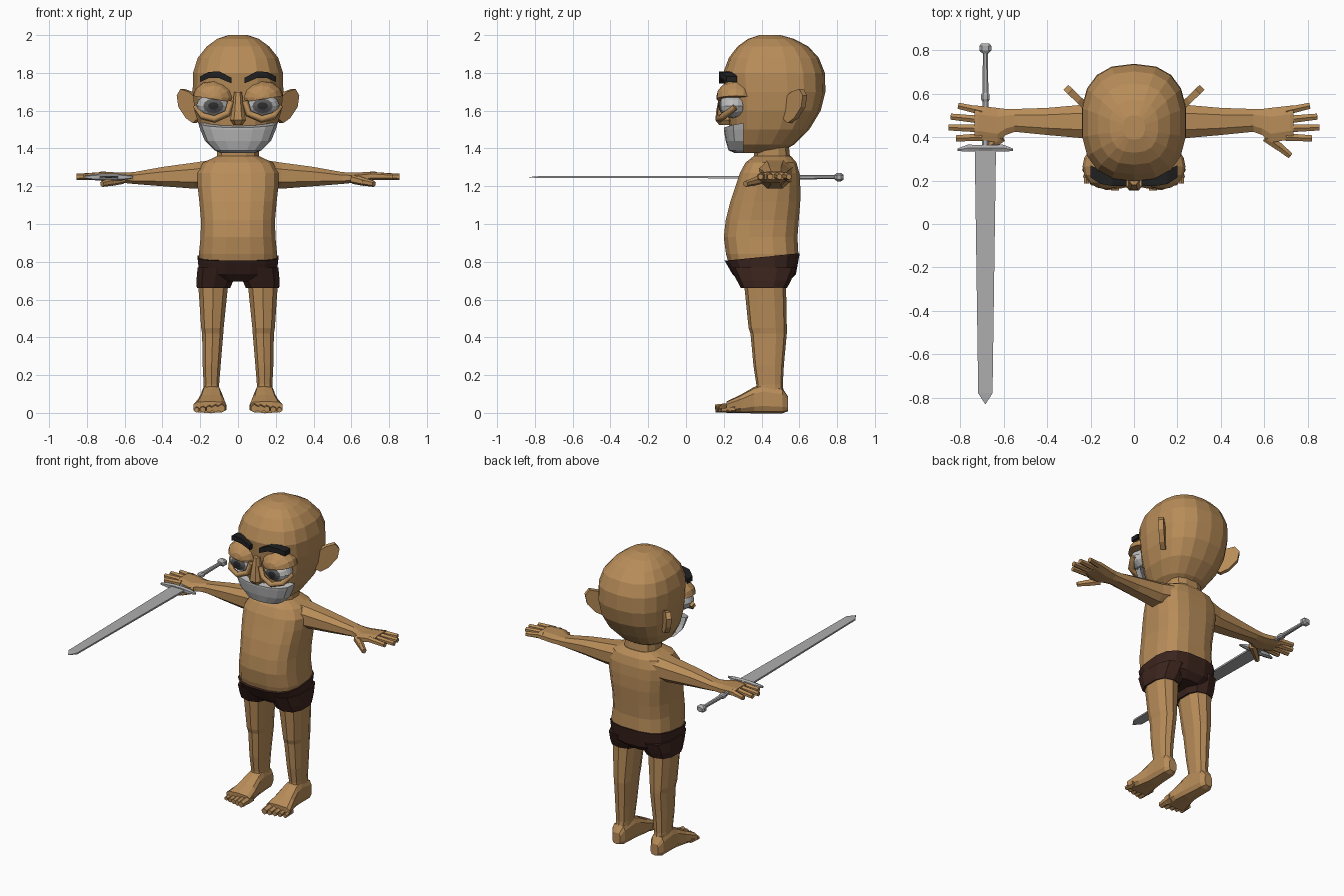
import bpy, bmesh
from math import sin, cos, pi, copysign
from mathutils import Vector, Matrix

cube = bpy.data.objects.get("Cube")
if cube:
    bpy.data.objects.remove(cube)


def material(name, r, g, b):
    m = bpy.data.materials.new(name)
    m.use_nodes = True
    m.diffuse_color = (r, g, b, 1)
    m.node_tree.nodes["Principled BSDF"].inputs["Base Color"].default_value = (r, g, b, 1)
    return m


SKIN = material("skin", 0.48, 0.265, 0.1)
SHORTS = material("shorts_brown", 0.045, 0.018, 0.013)
BEARD = material("beard_grey", 0.5, 0.5, 0.5)
STEEL = material("steel_grey", 0.42, 0.42, 0.43)
BROW = material("brow_black", 0.015, 0.015, 0.016)
IRIS = material("iris_grey", 0.1, 0.1, 0.1)
PUPIL = material("pupil_dark", 0.025, 0.025, 0.025)


def finish(name, bm, mats, mirror=False):
    bmesh.ops.recalc_face_normals(bm, faces=bm.faces)
    me = bpy.data.meshes.new(name)
    bm.to_mesh(me)
    bm.free()
    for m in mats:
        me.materials.append(m)
    ob = bpy.data.objects.new(name, me)
    bpy.context.scene.collection.objects.link(ob)
    if mirror:
        ob.modifiers.new("Mirror", 'MIRROR').use_mirror_merge = False
    return ob


def loft(name, axis, rings, mat, n=12, p=0.75, mirror=False):
    """Skin rounded-box rings (position, min, max, min, max) along an axis."""
    bm = bmesh.new()
    k = "xyz".index(axis)
    others = [i for i in range(3) if i != k]
    angles = [(i + 0.5) * 2 * pi / n for i in range(n)]
    soft = lambda v: copysign(abs(v) ** p, v)
    top = max(soft(cos(a)) for a in angles)
    loops = []
    for pos, a0, a1, b0, b1 in rings:
        loop = []
        for a in angles:
            co = [0, 0, 0]
            co[k] = pos
            co[others[0]] = (a0 + a1) / 2 + (a1 - a0) / 2 * soft(cos(a)) / top
            co[others[1]] = (b0 + b1) / 2 + (b1 - b0) / 2 * soft(sin(a)) / top
            loop.append(bm.verts.new(co))
        loops.append(loop)
    for lo, hi in zip(loops, loops[1:]):
        for i in range(n):
            j = (i + 1) % n
            bm.faces.new((lo[i], lo[j], hi[j], hi[i]))
    bm.faces.new(loops[0])
    bm.faces.new(loops[-1])
    return finish(name, bm, [mat], mirror)


def digits(name, segments, mat, n=6):
    """Tapered fingers or toes, each (start, end, start radius, end radius)."""
    bm = bmesh.new()
    for a, b, ra, rb in segments:
        a, b = Vector(a), Vector(b)
        turn = (b - a).to_track_quat('Z', 'Y').to_matrix().to_4x4()
        bmesh.ops.create_cone(bm, cap_ends=True, segments=n, radius1=ra, radius2=rb,
                              depth=(b - a).length,
                              matrix=Matrix.Translation((a + b) / 2) @ turn)
    return finish(name, bm, [mat], True)


def ball(center, radii, u, v):
    """Ellipsoid with its pole facing the front."""
    bm = bmesh.new()
    bmesh.ops.create_uvsphere(bm, u_segments=u, v_segments=v, radius=1,
                              matrix=Matrix.Rotation(pi / 2, 4, 'X'))
    bmesh.ops.scale(bm, vec=radii, verts=bm.verts)
    bmesh.ops.translate(bm, vec=center, verts=bm.verts)
    return bm


# Head and neck
loft("head", 'z', [
    (1.375, -.09, .09, .28, .49), (1.42, -.15, .15, .25, .57),
    (1.50, -.2, .2, .235, .65), (1.60, -.23, .23, .22, .71),
    (1.70, -.24, .24, .21, .735), (1.80, -.238, .238, .20, .732),
    (1.88, -.213, .213, .23, .70), (1.94, -.165, .165, .275, .645),
    (1.98, -.11, .11, .33, .57), (2.0, -.05, .05, .39, .50)], SKIN, 18, 0.8)
loft("neck", 'z', [(1.30, -.13, .13, .34, .57), (1.36, -.11, .11, .36, .55),
                   (1.46, -.11, .11, .36, .54)], SKIN, 12)

# Beard wrapped round the lower face
bm = bmesh.new()
rows = []
for z, w, front, back in [(1.375, .09, .26, .31), (1.39, .125, .225, .305), (1.44, .175, .21, .305),
                          (1.50, .2, .2, .305), (1.535, .21, .2, .305)]:
    row = []
    for i in range(9):
        t = (i - 4) * pi / 8
        dip = 0.025 * cos(t) if z > 1.52 else 0
        row.append(bm.verts.new((w * sin(t), back - (back - front) * max(cos(t), 0) ** .7, z - dip)))
    rows.append(row)
for lo, hi in zip(rows, rows[1:]):
    for i in range(8):
        bm.faces.new((lo[i], lo[i + 1], hi[i + 1], hi[i]))
bm.faces.new(rows[0])
bm.faces.new(rows[-1])
finish("beard", bm, [BEARD])

# Eyes, with rings round the front pole coloured as pupil and iris
center = Vector((.13, .25, 1.625))
bm = ball(center, (.092, .078, .065), 12, 10)
for f in bm.faces:
    d = f.calc_center_median() - center
    spread = Vector((d.x / .092, 0, d.z / .065)).length
    f.material_index = 2 if spread < .3 else 1 if spread < .55 else 0
finish("eyes", bm, [BEARD, IRIS, PUPIL], True)

# Heavy upper eyelids, cut along a slanted lower edge
bm = ball((.128, .265, 1.67), (.112, .105, .09), 12, 8)
bmesh.ops.bisect_plane(bm, geom=bm.verts[:] + bm.edges[:] + bm.faces[:],
                       plane_co=(.125, 0, 1.66), plane_no=(-.16, 0, 1), clear_inner=True)
bmesh.ops.holes_fill(bm, edges=bm.edges)
finish("upper_eyelids", bm, [SKIN], True)

# Lower eyelid rims
curve = bpy.data.curves.new("lower_eyelids", 'CURVE')
curve.dimensions = '3D'
curve.bevel_depth = .02
curve.bevel_resolution = 0
curve.use_fill_caps = True
path = [(.035, .19, 1.65), (.055, .185, 1.585), (.125, .175, 1.555), (.19, .20, 1.572), (.222, .26, 1.62)]
spline = curve.splines.new('POLY')
spline.points.add(len(path) - 1)
for point, co in zip(spline.points, path):
    point.co = (*co, 1)
curve.materials.append(SKIN)
rim = bpy.data.objects.new("lower_eyelids", curve)
bpy.context.scene.collection.objects.link(rim)
rim.modifiers.new("Mirror", 'MIRROR').use_mirror_merge = False

# Eyebrows and nose
loft("eyebrows", 'x', [(.035, .175, .24, 1.745, 1.775), (.10, .175, .24, 1.772, 1.808),
                       (.155, .185, .25, 1.772, 1.805), (.2, .215, .27, 1.752, 1.782)],
     BROW, 4, mirror=True)
loft("nose", 'z', [(1.525, -.025, .025, .175, .25), (1.55, -.042, .042, .155, .25),
                   (1.60, -.032, .032, .16, .25), (1.70, -.02, .02, .18, .25)], SKIN, 8)

# Ears: an outline flared outward and back, given thickness
bm = bmesh.new()
outline = [(0, 1.67), (.05, 1.70), (.11, 1.715), (.137, 1.68), (.125, 1.62), (.07, 1.56), (.02, 1.535), (-.02, 1.56)]
along, thick = Vector((.72, .69, 0)), Vector((.69, -.72, 0)) * .016
front, back = [[bm.verts.new(Vector((.215, .535, z)) + along * u + side * thick)
                for u, z in outline] for side in (1, -1)]
inset = bmesh.ops.inset_individual(bm, faces=[bm.faces.new(front)], thickness=.018, depth=-.01)
bm.faces.new(back)
for i in range(len(outline)):
    j = (i + 1) % len(outline)
    bm.faces.new((front[i], front[j], back[j], back[i]))
finish("ears", bm, [SKIN], True)

# Torso
loft("torso", 'z', [
    (.76, -.2, .2, .235, .575), (.84, -.207, .207, .212, .595), (.93, -.198, .198, .2, .59),
    (1.02, -.196, .196, .21, .597), (1.12, -.205, .205, .235, .605), (1.2, -.214, .214, .262, .605),
    (1.27, -.215, .215, .285, .6), (1.325, -.185, .185, .315, .585),
    (1.36, -.11, .11, .36, .555)], SKIN, 16, 0.7)

# Shorts, with the waistband rising toward the back
shorts = loft("shorts", 'z', [
    (.695, -.12, .12, .29, .545), (.735, -.205, .205, .245, .582),
    (.825, -.214, .214, .205, .602)], SHORTS, 16, 0.7)
for v in shorts.data.vertices:
    if v.co.z > .8:
        v.co.z += .1 * (v.co.y - .4)
loft("shorts_legs", 'z', [(.66, .042, .218, .295, .53), (.70, .025, .22, .275, .55),
                          (.77, .01, .214, .24, .58)], SHORTS, 10, mirror=True)

# Legs
loft("legs", 'z', [
    (.06, .1, .185, .37, .52), (.15, .1, .182, .375, .51), (.25, .092, .187, .36, .515),
    (.42, .078, .19, .345, .53), (.45, .076, .195, .335, .53), (.7, .05, .212, .31, .525)],
     SKIN, 10, mirror=True)

# Feet and toes
loft("feet", 'y', [
    (.54, .115, .17, .01, .085), (.51, .098, .19, 0, .13), (.41, .09, .192, 0, .15),
    (.36, .085, .195, 0, .135), (.29, .073, .212, 0, .095), (.215, .063, .236, 0, .06)],
     SKIN, 10, .6, True)
toes = []
for i in range(5):
    x, r = .087 + .033 * i, .026 - .0022 * i
    toes.append(((x - .003, .26, r + .004), (x, .155 + .008 * i, r * .9), r, r * .8))
digits("toes", toes, SKIN)

# Arms with palms
loft("arms", 'x', [
    (.1, .365, .575, 1.2, 1.345), (.23, .395, .55, 1.187, 1.325), (.4, .41, .535, 1.2, 1.302),
    (.55, .425, .53, 1.212, 1.275), (.59, .41, .53, 1.216, 1.272), (.63, .375, .535, 1.218, 1.272),
    (.72, .39, .545, 1.232, 1.278), (.735, .395, .545, 1.235, 1.275)], SKIN, 8, .8, True)

# Fingers and thumbs
fingers = [((.70, .40 + .04 * i, 1.255), (end, .395 + .05 * i, 1.25), .021, .016)
           for i, end in enumerate((.82, .855, .845, .81))]
fingers += [((.61, .40, 1.238), (.67, .355, 1.222), .026, .021),
            ((.665, .36, 1.224), (.72, .315, 1.212), .021, .016)]
digits("fingers", fingers, SKIN)

# Sword held in the right hand
X, Z = -.685, 1.248


def sword_part(name, stations, n=8):
    loft(name, 'y', [(y, X - w, X + w, Z - h, Z + h) for y, w, h in stations], STEEL, n)


sword_part("sword_blade", [(.35, .049, .006), (-.78, .033, .005), (-.83, .001, .001)], 4)
sword_part("sword_grip", [(.34, .016, .014), (.565, .014, .012), (.575, .02, .016),
                          (.595, .02, .016), (.605, .014, .012), (.8, .011, .01)])
sword_part("sword_pommel", [(.785, .012, .012), (.8, .028, .022), (.82, .028, .022), (.833, .018, .014)])
loft("sword_guard", 'x', [
    (X + s, .348 - w + lean, .352 + w + lean, Z - h, Z + h) for s, w, h, lean in
    [(-.128, .004, .006, -.008), (-.08, .014, .014, 0), (-.03, .012, .018, 0), (.03, .012, .018, 0),
     (.08, .014, .014, 0), (.128, .004, .006, -.008)]], STEEL, 6)
